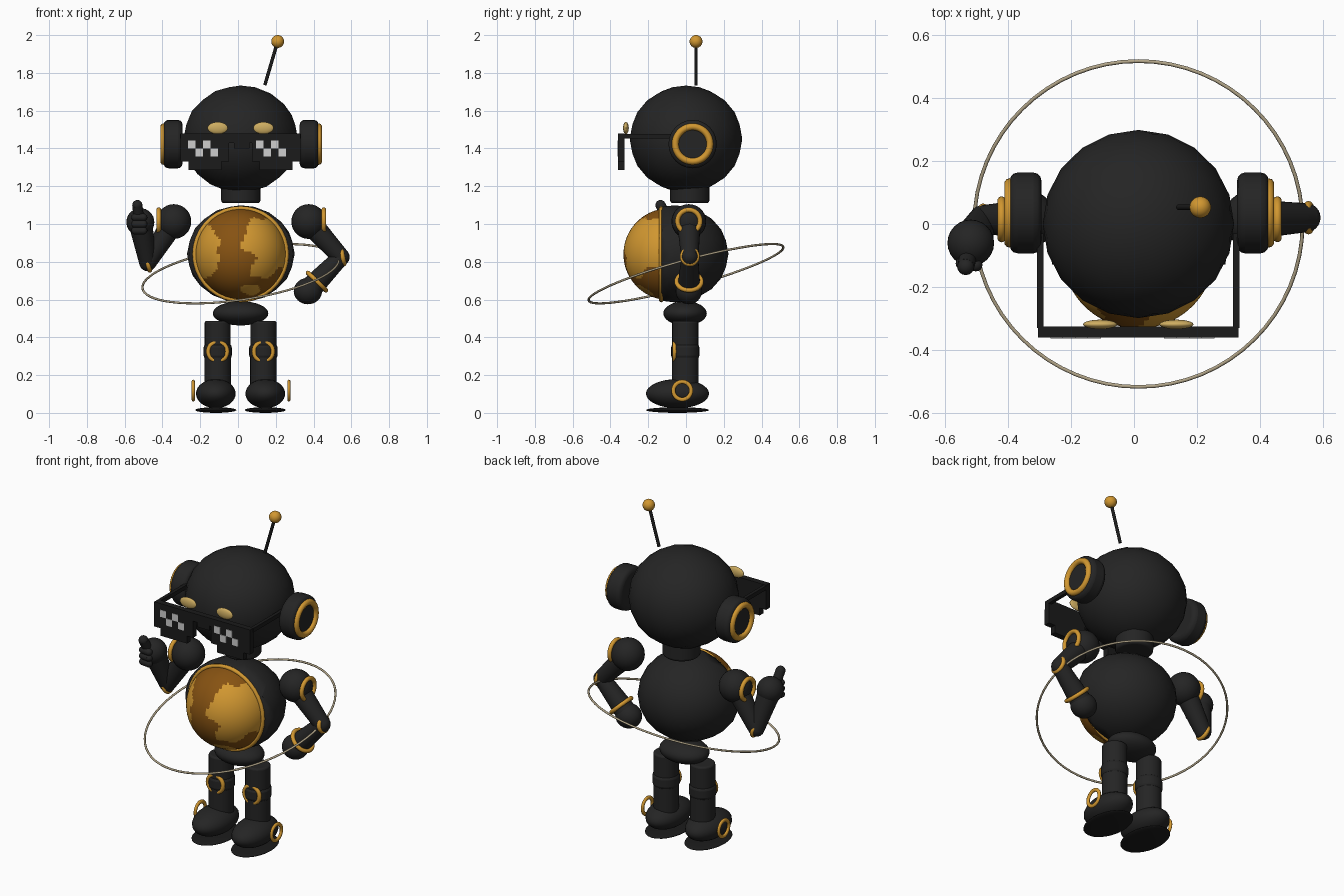
import bpy, bmesh, math
from mathutils import Vector

cube = bpy.data.objects.get("Cube")
if cube:
    bpy.data.objects.remove(cube, do_unlink=True)


def material(name, rgb):
    m = bpy.data.materials.new(name)
    m.use_nodes = True
    m.diffuse_color = (*rgb, 1)
    m.node_tree.nodes["Principled BSDF"].inputs["Base Color"].default_value = (*rgb, 1)
    return m


black = material("black", (0.018, 0.018, 0.018))
dark = material("dark_black", (0.011, 0.011, 0.011))
gold = material("gold", (0.64, 0.31, 0.03))
brown = material("brown", (0.24, 0.085, 0.006))
pale = material("pale_gold", (0.62, 0.42, 0.12))
beige = material("beige", (0.45, 0.38, 0.25))
white = material("light_grey", (0.62, 0.62, 0.62))

CX = 0.0135  # symmetry plane of the figure


def finish(name, mat, smooth=True):
    ob = bpy.context.object
    ob.name = name
    ob.data.materials.append(mat)
    if smooth:
        bpy.ops.object.shade_smooth_by_angle(angle=math.radians(50))
    return ob


def ball(name, loc, radii, mat, seg=24, rings=16):
    bpy.ops.mesh.primitive_uv_sphere_add(segments=seg, ring_count=rings, radius=1, location=loc)
    bpy.context.object.scale = radii if isinstance(radii, tuple) else (radii,) * 3
    return finish(name, mat)


def faceted_ball(name, loc, radii, mat):
    bpy.ops.mesh.primitive_ico_sphere_add(subdivisions=3, radius=1, location=loc)
    bpy.context.object.scale = radii
    return finish(name, mat)


def rod(name, a, b, r, mat, r2=None, bevel=0):
    a, b = Vector(a), Vector(b)
    bpy.ops.mesh.primitive_cone_add(vertices=24, radius1=r, radius2=r if r2 is None else r2,
                                    depth=(b - a).length, location=(a + b) / 2)
    ob = bpy.context.object
    ob.rotation_euler = (b - a).to_track_quat("Z", "Y").to_euler()
    if bevel:
        mod = ob.modifiers.new("rounding", "BEVEL")
        mod.width, mod.segments, mod.limit_method = bevel, 3, "ANGLE"
    return finish(name, mat)


def ring(name, loc, axis, major, minor, mat, flat=1.0):
    bpy.ops.mesh.primitive_torus_add(major_segments=36, minor_segments=10, location=loc,
                                     major_radius=major, minor_radius=minor)
    ob = bpy.context.object
    ob.rotation_euler = Vector(axis).to_track_quat("Z", "Y").to_euler()
    ob.scale.z = flat
    return finish(name, mat)


def box(name, lo, hi, mat):
    lo, hi = Vector(lo), Vector(hi)
    bpy.ops.mesh.primitive_cube_add(size=1, location=(lo + hi) / 2)
    bpy.context.object.scale = hi - lo
    return finish(name, mat, False)


def capsule(name, a, b, r, mat):
    rod(name, a, b, r, mat)
    ball(name + "_start", a, r, mat, 16, 10)
    ball(name + "_end", b, r, mat, 16, 10)


# Head, neck and antenna
faceted_ball("head", (0.014, 0, 1.45), (0.303, 0.298, 0.283), black)
rod("neck", (0.015, 0.02, 1.11), (0.015, 0.02, 1.25), 0.104, black, bevel=0.015)
rod("antenna_rod", (0.142, 0.053, 1.735), (0.205, 0.053, 1.95), 0.009, dark)
ball("antenna_tip", (0.21, 0.053, 1.966), 0.034, gold)

# Body, opened at the front for the globe
body = faceted_ball("body", (0.015, -0.06, 0.842), (0.285, 0.285, 0.257), black)
bm = bmesh.new()
bm.from_mesh(body.data)
cut = bmesh.ops.bisect_plane(bm, geom=bm.verts[:] + bm.edges[:] + bm.faces[:],
                             plane_co=(0, -0.24, 0), plane_no=(0, -1, 0), clear_outer=True)
bmesh.ops.holes_fill(bm, edges=[e for e in bm.edges if e.is_boundary], sides=0)
bm.to_mesh(body.data)
bm.free()

# Belly globe: gold patches on a brown sphere
globe = ball("belly_globe", (0.014, -0.088, 0.84), 0.243, brown, 80, 56)
globe.data.materials.append(gold)
patches = [(-0.88, 0.0, 0.4, 0.75), (0.48, 0.36, 0.42, 0.4), (0.75, 0.1, 0.3, 0.42),
           (0.5, -0.32, 0.3, 0.22), (0.2, -0.78, 0.2, 0.12)]
for f in globe.data.polygons:
    x, y, z = f.center
    wave = 0.13 * math.sin(9 * z + 4 * x) + 0.1 * math.sin(13 * x - 7 * z + 5 * y)
    if any(((x - px) / rx) ** 2 + ((z - pz) / rz) ** 2 < 1 + 2 * wave for px, pz, rx, rz in patches):
        f.material_index = 1
ring("belly_ring", (0.014, -0.131, 0.84), (0, 1, 0), 0.243, 0.012, gold)

# Tilted orbit hoop
curve = bpy.data.curves.new("orbit_hoop", "CURVE")
curve.dimensions = "3D"
curve.bevel_depth, curve.bevel_resolution = 0.006, 2
spline = curve.splines.new("POLY")
N = 64
spline.points.add(N - 1)
for i, p in enumerate(spline.points):
    a = math.tau * i / N
    dx, dy = 0.52 * math.cos(a), 0.516 * math.sin(a)
    p.co = (0.014 + dx, dy, 0.737 + 0.14 * dx + 0.27 * dy, 1)
spline.use_cyclic_u = True
curve.materials.append(beige)
bpy.context.collection.objects.link(bpy.data.objects.new("orbit_hoop", curve))

# Hips, legs and feet
ball("hips", (CX, -0.005, 0.527), (0.147, 0.115, 0.064), black)
for side, s in (("left", 1), ("right", -1)):
    x = CX + s * 0.121
    rod(side + "_thigh", (x, -0.004, 0.345), (x, -0.004, 0.487), 0.069, black, bevel=0.01)
    rod(side + "_knee", (x, -0.004, 0.285), (x, -0.004, 0.365), 0.075, black, bevel=0.02)
    rod(side + "_shin", (x, -0.004, 0.1), (x, -0.004, 0.3), 0.07, black)
    ring(side + "_knee_ring", (x, -0.06, 0.325), (0, 1, 0), 0.05, 0.012, gold)
    fx = CX + s * 0.131
    ball(side + "_foot", (fx, -0.045, 0.102), (0.105, 0.167, 0.077), black)
    ball(side + "_sole", (fx, -0.045, 0.015), (0.109, 0.167, 0.015), dark)
    ring(side + "_ankle_ring", (0.0165 + s * 0.253, -0.02, 0.118), (1, 0, 0), 0.047, 0.011, gold, 0.8)

    # Ear pieces
    e = 0.0165 + s * 0.31
    rod(side + "_ear", (e, 0.035, 1.423), (e + s * 0.1, 0.035, 1.423), 0.128, black, bevel=0.025)
    ring(side + "_ear_ring", (e + s * 0.1, 0.035, 1.423), (1, 0, 0), 0.092, 0.018, gold)

    # Glasses lenses with pixel glints and temple arms
    def span(a, b):
        return sorted((CX + s * a, CX + s * b))
    for part, (inner, outer), z0, z1 in (("lens", (0.06, 0.318), 1.33, 1.43),
                                         ("lens_step", (0.1, 0.275), 1.285, 1.33)):
        x0, x1 = span(inner, outer)
        box(f"{side}_{part}", (x0, -0.36, z0), (x1, -0.325, z1), dark)
    x0, x1 = span(0.3, 0.32)
    box(side + "_temple", (x0, -0.33, 1.452), (x1, -0.03, 1.476), dark)
    start = 0.095 if s > 0 else -0.265
    for row in range(2):
        for k in range(2):
            gx, gz = start + 0.04 * (2 * k + row), 1.4 - 0.042 * row
            box(f"{side}_glint", (gx, -0.363, gz), (gx + 0.04, -0.359, gz + 0.042), white)
    ball(side + "_brow", (CX + s * 0.121, -0.318, 1.508), (0.054, 0.015, 0.032), pale)

    # Shoulders
    sx = 0.0175 + s * 0.357
    ball(side + "_shoulder", (sx, 0.015, 1.013), 0.092, black)
    ring(side + "_shoulder_ring", (sx + s * 0.08, 0.015, 1.015), (1, 0, 0), 0.06, 0.013, gold)

box("glasses_top_bar", (-0.304, -0.36, 1.43), (0.331, -0.325, 1.478), dark)
box("glasses_bridge", (-0.02, -0.355, 1.4), (0.06, -0.325, 1.44), dark)

# Left arm, hand on hip
elbow, hand = (0.545, 0.02, 0.825), (0.37, 0.015, 0.645)
rod("left_upper_arm", (0.385, 0.015, 1.0), elbow, 0.062, black, 0.046)
ball("left_elbow", elbow, 0.046, black)
ring("left_elbow_ring", (0.553, 0.02, 0.828), (1, 0, 0.2), 0.04, 0.013, gold)
rod("left_forearm", elbow, hand, 0.045, black, 0.062)
ring("left_wrist_ring", (0.418, 0.016, 0.695), Vector(elbow) - Vector(hand), 0.066, 0.012, gold)
ball("left_hand", hand, (0.075, 0.07, 0.07), black)

# Right arm, raised with thumb up
elbow, hand = (-0.478, 0.015, 0.795), (-0.517, -0.06, 1.01)
rod("right_upper_arm", (-0.35, 0.015, 1.0), elbow, 0.062, black, 0.045)
ball("right_elbow", elbow, 0.045, black)
ring("right_elbow_ring", (-0.478, 0.015, 0.79), (1, 0, 0.3), 0.038, 0.012, gold)
rod("right_forearm", elbow, hand, 0.045, black, 0.064)
ball("right_hand", hand, 0.074, black)
capsule("right_thumb", (-0.525, -0.1, 1.03), (-0.533, -0.135, 1.1), 0.027, black)
for i in range(3):
    z = 0.965 + 0.035 * i
    capsule(f"right_finger_{i + 1}", (-0.545, -0.125, z), (-0.5, -0.13, z), 0.02, black)
